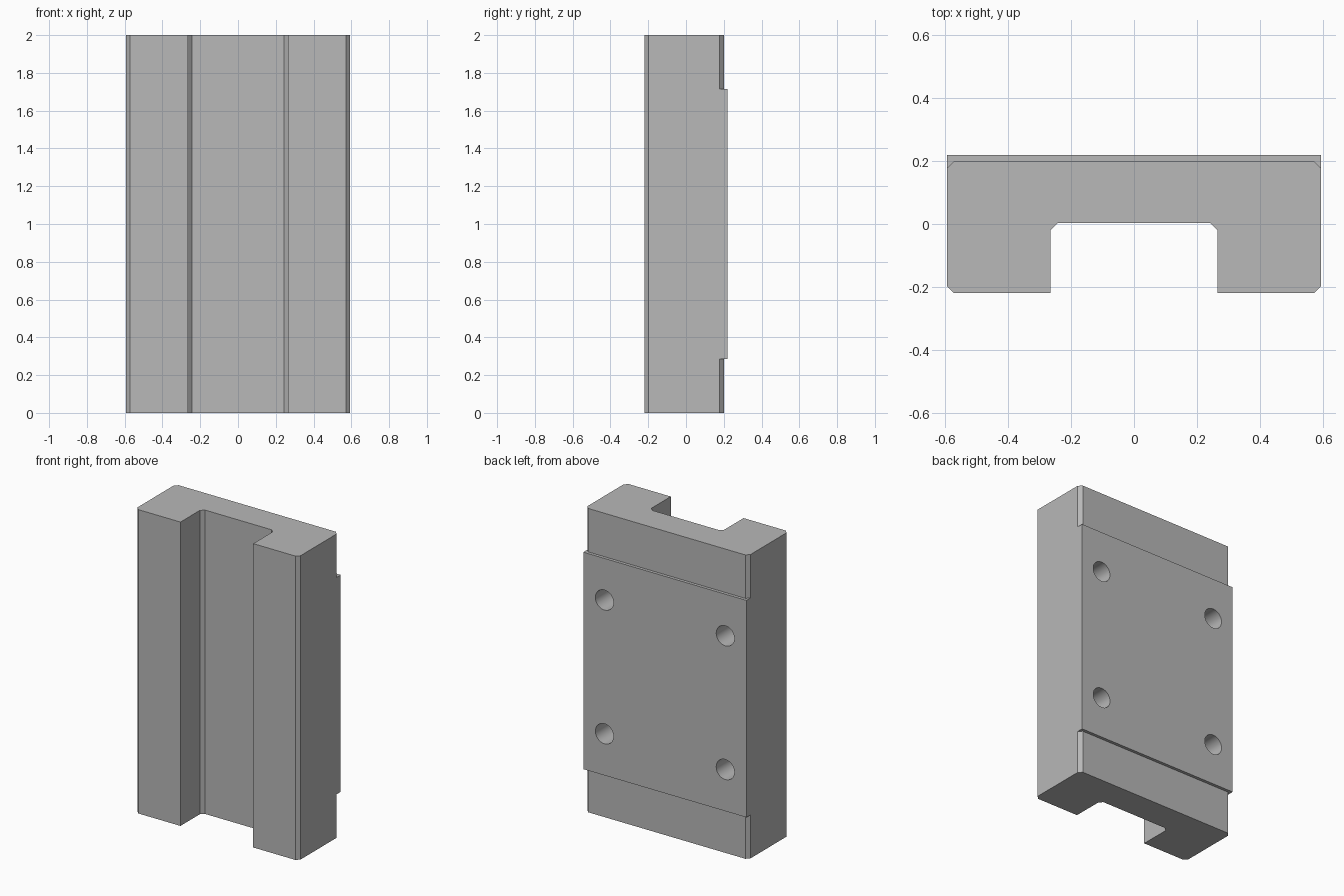
import bpy, bmesh
from mathutils import Matrix

cube = bpy.data.objects.get("Cube")
if cube:
    bpy.data.objects.remove(cube, do_unlink=True)

HALF_W, FRONT, CAP_BACK, BACK = 0.594, -0.22, 0.2, 0.22
GROOVE_W, GROOVE_Y, CHAMFER = 0.265, 0.003, 0.022
CAP_LEN, HEIGHT = 0.286, 2.0
HOLE_OFFSET, HOLE_R, HOLE_DEPTH = 0.44, 0.066, 0.155

grey = bpy.data.materials.new("steel grey")
grey.use_nodes = True
colour = (0.48, 0.48, 0.48, 1)
grey.diffuse_color = colour
grey.node_tree.nodes["Principled BSDF"].inputs["Base Color"].default_value = colour


def make_object(name, bm):
    bmesh.ops.recalc_face_normals(bm, faces=bm.faces)
    mesh = bpy.data.meshes.new(name)
    bm.to_mesh(mesh)
    bm.free()
    mesh.materials.append(grey)
    obj = bpy.data.objects.new(name, mesh)
    bpy.context.collection.objects.link(obj)
    return obj


def extruded_section(name, half, z0, z1):
    """Mirror a half section across x and extrude it upwards."""
    outline = half + [(-x, y) for x, y in reversed(half)]
    bm = bmesh.new()
    face = bm.faces.new([bm.verts.new((x, y, z0)) for x, y in outline])
    top = bmesh.ops.extrude_face_region(bm, geom=[face])["geom"]
    bmesh.ops.translate(bm, vec=(0, 0, z1 - z0),
                        verts=[v for v in top if isinstance(v, bmesh.types.BMVert)])
    return make_object(name, bm)


# Shared right half of the channel, from the groove floor round to the outer side
channel = [
    (GROOVE_W - CHAMFER, GROOVE_Y),
    (GROOVE_W, GROOVE_Y - CHAMFER),
    (GROOVE_W, FRONT),
    (HALF_W - CHAMFER, FRONT),
    (HALF_W, FRONT + CHAMFER),
]
cap_section = channel + [(HALF_W, CAP_BACK - CHAMFER), (HALF_W - CHAMFER, CAP_BACK)]
body_section = channel + [(HALF_W, BACK)]

# Carriage body with square back corners, between two chamfered end caps
body = extruded_section("carriage_body", body_section, CAP_LEN, HEIGHT - CAP_LEN)
extruded_section("lower_end_cap", cap_section, 0, CAP_LEN)
extruded_section("upper_end_cap", cap_section, HEIGHT - CAP_LEN, HEIGHT)

# Four blind mounting holes in the back face
bm = bmesh.new()
for sx in (-1, 1):
    for sz in (-1, 1):
        place = Matrix.Translation((sx * HOLE_OFFSET, BACK, HEIGHT / 2 + sz * HOLE_OFFSET))
        bmesh.ops.create_cone(bm, cap_ends=True, segments=48, radius1=HOLE_R,
                              radius2=HOLE_R, depth=2 * HOLE_DEPTH,
                              matrix=place @ Matrix.Rotation(1.5707963, 4, "X"))
cutter = make_object("hole_cutter", bm)
cutter.hide_render = True

cut = body.modifiers.new("mounting holes", "BOOLEAN")
cut.operation = "DIFFERENCE"
cut.solver = "EXACT"
cut.object = cutter
bpy.context.view_layer.objects.active = body
body.select_set(True)
bpy.ops.object.modifier_apply(modifier=cut.name)
bpy.data.objects.remove(cutter, do_unlink=True)

# Smooth the hole walls while keeping flat faces crisp
bpy.ops.object.select_all(action="DESELECT")
body.select_set(True)
bpy.ops.object.shade_smooth_by_angle(angle=0.5)
